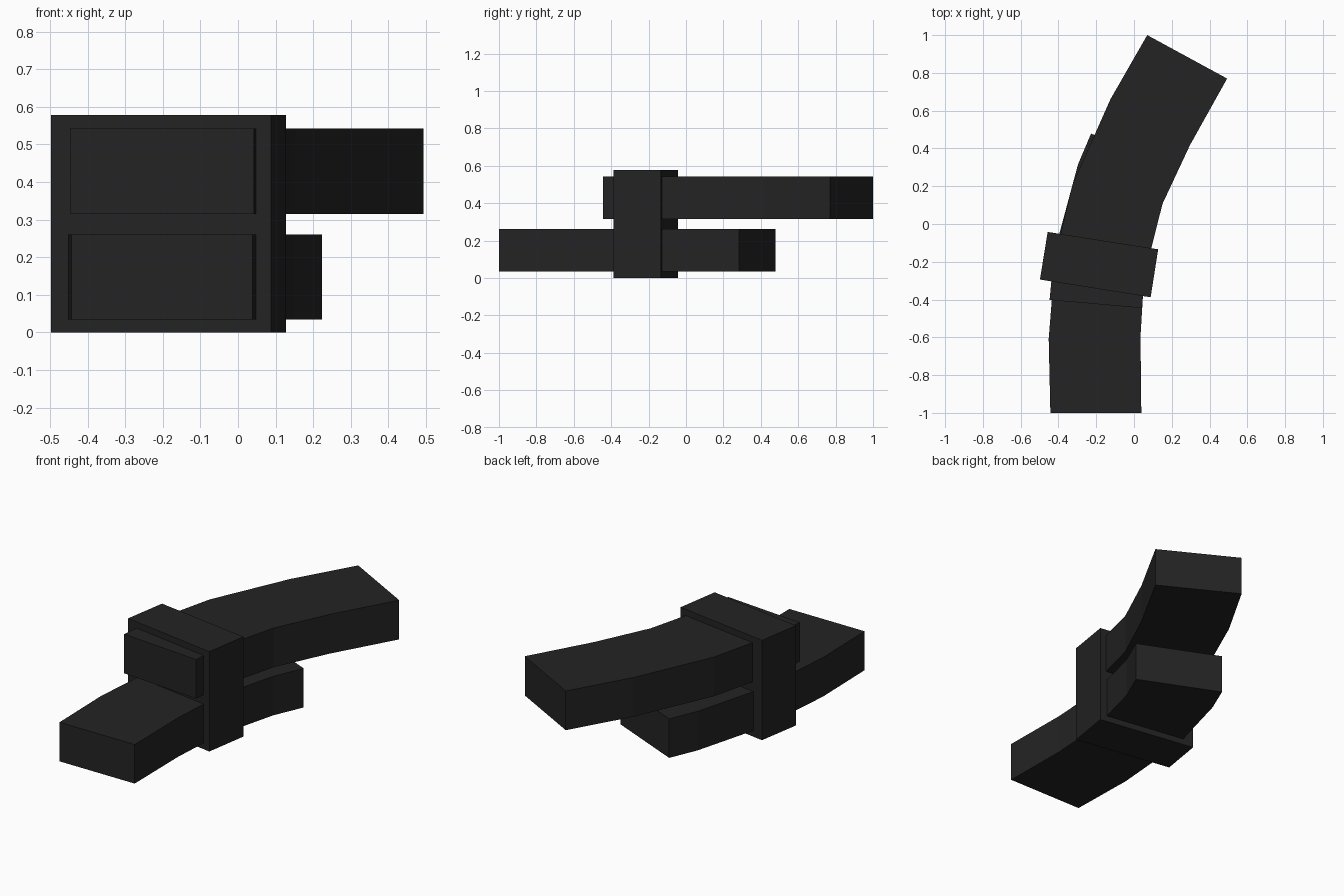
import bpy, bmesh, math
from mathutils import Vector

if "Cube" in bpy.data.objects:
    bpy.data.objects.remove(bpy.data.objects["Cube"])

mat = bpy.data.materials.new("near black")
mat.diffuse_color = (0.017, 0.017, 0.018, 1)
mat.use_nodes = True
mat.node_tree.nodes["Principled BSDF"].inputs["Base Color"].default_value = mat.diffuse_color


def loft(name, sections, z0, z1):
    """Closed block through (left, right) plan sections between two heights."""
    bm = bmesh.new()
    rings = [[bm.verts.new((p[0], p[1], z)) for p, z in
              ((l, z0), (r, z0), (r, z1), (l, z1))] for l, r in sections]
    for a, b in zip(rings, rings[1:]):
        for i in range(4):
            j = (i + 1) % 4
            bm.faces.new((a[i], a[j], b[j], b[i]))
    bm.faces.new(rings[0])
    bm.faces.new(rings[-1])
    bmesh.ops.recalc_face_normals(bm, faces=bm.faces)
    me = bpy.data.meshes.new(name)
    bm.to_mesh(me)
    bm.free()
    me.materials.append(mat)
    ob = bpy.data.objects.new(name, me)
    bpy.context.collection.objects.link(ob)
    return ob


# Upper curved box: left and right edge points from far end to near end
upper = [((0.07, 1.0), (0.493, 0.77)),
         ((-0.125, 0.66), (0.296, 0.417)),
         ((-0.326, 0.208), (0.151, 0.107)),
         ((-0.43, -0.226), (0.058, -0.26)),
         ((-0.447, -0.402), (0.042, -0.445))]
loft("upper_curved_box", upper, 0.315, 0.542)

# Lower box: the same shape turned end for end
L, R = Vector(upper[0][0]), Vector(upper[0][1])
mid = (L + R) / 2
across = (R - L).normalized()
inward = Vector((across.y, -across.x))


def flip(p):
    v = Vector(p) - mid
    return (-0.202 + v.dot(across), -1.0 + v.dot(inward))


loft("lower_curved_box", [(flip(l), flip(r)) for l, r in upper], 0.035, 0.261)

# Clamp block joining the two boxes
loft("clamp_block", [((-0.498, -0.294), (0.088, -0.388)),
                     ((-0.457, -0.042), (0.128, -0.134))], 0.0, 0.578)
